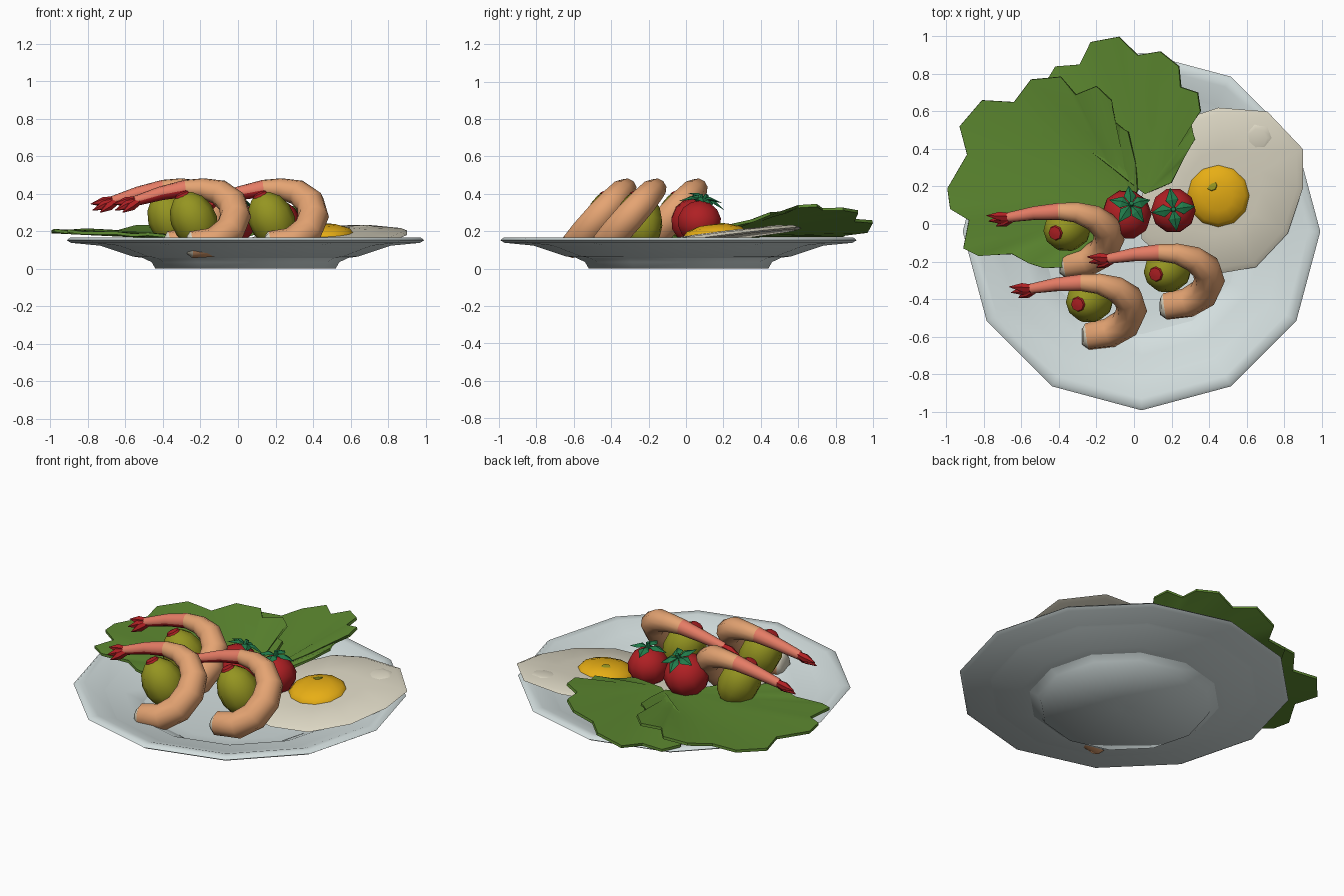
import bpy, bmesh, math
from mathutils import Vector, Matrix

if "Cube" in bpy.data.objects:
    bpy.data.objects.remove(bpy.data.objects["Cube"])

COL = {
    "porcelain": (0.66, 0.74, 0.74), "egg_white": (0.72, 0.68, 0.55), "yolk_yellow": (0.85, 0.45, 0.008),
    "leaf_green": (0.11, 0.25, 0.03), "tomato_red": (0.43, 0.014, 0.017), "stem_green": (0.015, 0.2, 0.07),
    "olive_green": (0.3, 0.3, 0.015), "shrimp_orange": (0.78, 0.37, 0.17), "tail_pink": (0.78, 0.2, 0.13)}
MAT = {}
for n, c in COL.items():
    MAT[n] = bpy.data.materials.new(n)
    MAT[n].diffuse_color = (*c, 1)


def shade(ob, angle):
    bpy.ops.object.select_all(action='DESELECT')
    ob.select_set(True)
    bpy.context.view_layer.objects.active = ob
    bpy.ops.object.shade_smooth_by_angle(angle=math.radians(angle))


def make(name, verts, faces, mats, idx=None, angle=50):
    me = bpy.data.meshes.new(name)
    me.from_pydata([tuple(v) for v in verts], [], faces)
    for m in mats:
        me.materials.append(MAT[m])
    if idx:
        for p, i in zip(me.polygons, idx):
            p.material_index = i
    bm = bmesh.new()
    bm.from_mesh(me)
    bmesh.ops.recalc_face_normals(bm, faces=bm.faces)
    bm.to_mesh(me)
    bm.free()
    ob = bpy.data.objects.new(name, me)
    bpy.context.collection.objects.link(ob)
    shade(ob, angle)
    return ob


def skin(rings):
    """Join equal rings of points into a tube with capped ends."""
    n = len(rings[0])
    faces = [(k * n + i, k * n + (i + 1) % n, (k + 1) * n + (i + 1) % n, (k + 1) * n + i)
             for k in range(len(rings) - 1) for i in range(n)]
    last = (len(rings) - 1) * n
    faces += [tuple(range(n)), tuple(range(last, last + n))]
    return [v for r in rings for v in r], faces


def lathe(name, profile, n, mat, at, axis=(0, 0, 1), angle=50):
    rot = Vector((0, 0, 1)).rotation_difference(Vector(axis)).to_matrix()
    rings = [[rot @ Vector((r * math.cos(2 * math.pi * i / n), r * math.sin(2 * math.pi * i / n), z)) + Vector(at)
              for i in range(n)] for r, z in profile]
    return make(name, *skin(rings), [mat], angle=angle)


def oval(r, h, k=7):
    return [(max(r * math.sin(math.pi * i / k), 0.004), -h * math.cos(math.pi * i / k)) for i in range(k + 1)]


# plate
lathe("plate", [(0.02, 0), (0.48, 0), (0.50, 0.035), (0.66, 0.112), (0.93, 0.138), (0.953, 0.152), (0.935, 0.166),
                (0.89, 0.163), (0.76, 0.118), (0.6, 0.065), (0.45, 0.045), (0.02, 0.045)], 12, "porcelain",
      (0.04, -0.04, 0), angle=88)


# fried egg
def egg_z(x, y):
    return 0.13 + 0.12 * y + 0.03 * (x - 0.3)


outline = [(0.9, 0.40), (0.71, 0.60), (0.45, 0.62), (0.27, 0.56), (0.12, 0.36), (0.03, 0.12), (0.04, -0.08),
           (0.2, -0.22), (0.42, -0.27), (0.65, -0.23), (0.82, -0.05), (0.9, 0.19)]
rings = []
for s, dz in ((0.94, 0.0), (1.0, 0.008), (0.93, 0.024), (0.5, 0.036)):
    rings.append([(0.45 + (x - 0.45) * s, 0.16 + (y - 0.16) * s,
                   egg_z(0.45 + (x - 0.45) * s, 0.16 + (y - 0.16) * s) + dz) for x, y in outline])
make("egg_white", *skin(rings), ["egg_white"], angle=75)
lathe("egg_yolk", [(0.175, 0), (0.172, 0.025), (0.145, 0.055), (0.08, 0.076), (0.01, 0.08)], 12, "yolk_yellow",
      (0.45, 0.155, 0.157), (-0.03, -0.1, 1))
lathe("yolk_spot", [(0.03, 0), (0.028, 0.007), (0.01, 0.009)], 8, "olive_green", (0.415, 0.205, 0.231),
      (-0.2, 0.15, 1))
lathe("egg_bubble", [(0.095, 0), (0.085, 0.012), (0.05, 0.02), (0.01, 0.022)], 7, "egg_white",
      (0.66, 0.46, 0.208), (-0.03, -0.12, 1), angle=75)


# lettuce leaves
def leaf(name, base, pts, zb, grade):
    def zf(x, y):
        dx, dy = x - base[0], y - base[1]
        ang = math.degrees(math.atan2(dy, dx)) % 360
        return zb + math.hypot(dx, dy) * grade(ang)
    n = len(pts)
    verts = [(*base, zb)]
    for s, amp in ((0.5, 0.003), (1.0, 0.004)):
        for i, (x, y) in enumerate(pts):
            px, py = base[0] + (x - base[0]) * s, base[1] + (y - base[1]) * s
            verts.append((px, py, zf(px, py) + amp * (-1) ** i))
    faces = [(0, i, i + 1) for i in range(1, n)]
    faces += [(i, n + i, n + i + 1, i + 1) for i in range(1, n)]
    ob = make(name, verts, faces, ["leaf_green"])
    m = ob.modifiers.new("thickness", 'SOLIDIFY')
    m.thickness = 0.016
    m.offset = 0
    bpy.ops.object.modifier_apply(modifier=m.name)
    shade(ob, 45)


leaf("lettuce_left", (-0.02, 0.1),
     [(0.02, 0.18), (0.01, 0.32), (-0.03, 0.49), (-0.105, 0.54), (-0.12, 0.66), (-0.2, 0.735), (-0.31, 0.69),
      (-0.39, 0.785), (-0.55, 0.77), (-0.64, 0.65), (-0.81, 0.66), (-0.93, 0.52), (-0.89, 0.37), (-0.995, 0.19),
      (-0.98, 0.08), (-0.88, 0.02), (-0.91, -0.13), (-0.83, -0.17), (-0.65, -0.16), (-0.56, -0.21),
      (-0.48, -0.235), (-0.36, -0.23), (-0.25, -0.17)],
     0.152, lambda a: 0.05 + 0.15 * max(0, (150 - a) / 60) ** 1.6)
leaf("lettuce_back", (0.06, 0.16),
     [(0.2, 0.22), (0.27, 0.36), (0.325, 0.45), (0.3, 0.54), (0.355, 0.6), (0.34, 0.7), (0.25, 0.73), (0.24, 0.84),
      (0.14, 0.92), (0.02, 0.9), (-0.08, 0.998), (-0.23, 0.97), (-0.29, 0.85), (-0.42, 0.84), (-0.48, 0.74),
      (-0.38, 0.56), (-0.25, 0.4)],
     0.18, lambda a: max(0, min(0.28, 0.28 - 0.0051 * (a - 60))))


# cherry tomatoes with star-shaped tops
def tomato(name, at, r, axis, petals, turn):
    lathe(name, oval(r, r * 0.93), 10, "tomato_red", at, axis)
    rot = Vector((0, 0, 1)).rotation_difference(Vector(axis)).to_matrix()
    top = Vector(at) + rot @ Vector((0, 0, r * 0.93))
    verts, faces = [], []
    for i in range(petals):
        q = Matrix.Rotation(turn + 2 * math.pi * i / petals, 3, 'Z')
        b = len(verts)
        verts += [top + rot @ (q @ Vector(p)) for p in
                  ((0, 0, 0.01), (0.052, 0.034, 0.008), (0.118, 0, -0.008), (0.052, -0.034, 0.008), (0.05, 0, 0.022))]
        faces += [(b, b + 4, b + 1), (b + 1, b + 4, b + 2), (b + 2, b + 4, b + 3), (b + 3, b + 4, b)]
        faces.append((b, b + 1, b + 2, b + 3))
    make(name + "_calyx", verts, faces, ["stem_green"], angle=20)
    lathe(name + "_stem", [(0.016, 0), (0.012, 0.035)], 6, "stem_green", top, axis)


tomato("tomato_left", (-0.04, 0.05, 0.25), 0.135, (0.18, 0.42, 1), 5, 0.35)
tomato("tomato_right", (0.21, 0.072, 0.25), 0.122, (0, 0.05, 1), 4, 0.15)

# stuffed olives
ax = Vector((-0.42, -0.15, 0.88)).normalized()
for i, p in enumerate([(-0.355, -0.025, 0.26), (-0.235, -0.405, 0.26), (0.18, -0.245, 0.26)]):
    lathe("olive_%d" % (i + 1), oval(0.122, 0.158), 10, "olive_green", p, ax)
    lathe("pimento_%d" % (i + 1), [(0.042, 0), (0.036, 0.016), (0.012, 0.02)], 8, "tomato_red",
          Vector(p) + ax * 0.143, ax)

# shrimps: curled tube, pink tail section, red tail fins
PATH = [(-0.275, -0.60, 0.13, 0.045), (-0.25, -0.60, 0.128, 0.072), (-0.13, -0.58, 0.14, 0.08),
        (-0.045, -0.53, 0.2, 0.083), (-0.013, -0.46, 0.28, 0.083), (-0.03, -0.395, 0.352, 0.078),
        (-0.1, -0.345, 0.408, 0.068), (-0.19, -0.318, 0.428, 0.055), (-0.28, -0.313, 0.428, 0.046),
        (-0.41, -0.322, 0.402, 0.037), (-0.55, -0.345, 0.36, 0.027)]
N = Vector((0, 0.73, -0.68)).normalized()
SIDES = 10


def shrimp(name, off):
    off = Vector(off)
    pts = [Vector(p[:3]) + off for p in PATH]
    rings = []
    for k, p in enumerate(pts):
        t = (pts[min(k + 1, len(pts) - 1)] - pts[max(k - 1, 0)]).normalized()
        u = t.cross(N).normalized()
        w = t.cross(u)
        rings.append([p + PATH[k][3] * (u * math.cos(a) + w * math.sin(a))
                      for a in [2 * math.pi * i / SIDES for i in range(SIDES)]])
    verts, faces = skin(rings)
    idx = []
    for f, face in enumerate(faces):
        k = f // SIDES
        c = sum((verts[i] for i in face), Vector()) / len(face)
        if k < 1 or f == len(faces) - 2:
            idx.append(1)
        elif k >= 8:
            d = (c - (pts[min(k, 9)] + pts[min(k + 1, 10)]) / 2).normalized()
            idx.append(3 if d.dot(Vector((0, -0.68, -0.73))) > 0.75 else 2)
        else:
            idx.append(0)
    make(name, verts, faces, ["shrimp_orange", "egg_white", "tail_pink", "tomato_red"], idx, angle=60)
    root = pts[-1] + Vector((0.035, 0.003, 0.01))
    for j, tip in enumerate([(-0.665, -0.335, 0.345), (-0.655, -0.365, 0.312), (-0.615, -0.392, 0.3)]):
        d = Vector(tip) + off - root
        h = d.length
        lathe("%s_fin_%d" % (name, j + 1), [(0.018, 0), (0.026, h * 0.55), (0.002, h)], 6, "tomato_red", root, d,
              angle=30)


shrimp("shrimp_front", (0, 0, 0))
shrimp("shrimp_left", (-0.12, 0.38, 0))
shrimp("shrimp_right", (0.415, 0.16, 0))

for m in bpy.data.materials:
    if m.users and not m.is_grease_pencil:
        m.use_nodes = True
        m.node_tree.nodes["Principled BSDF"].inputs["Base Color"].default_value = m.diffuse_color
